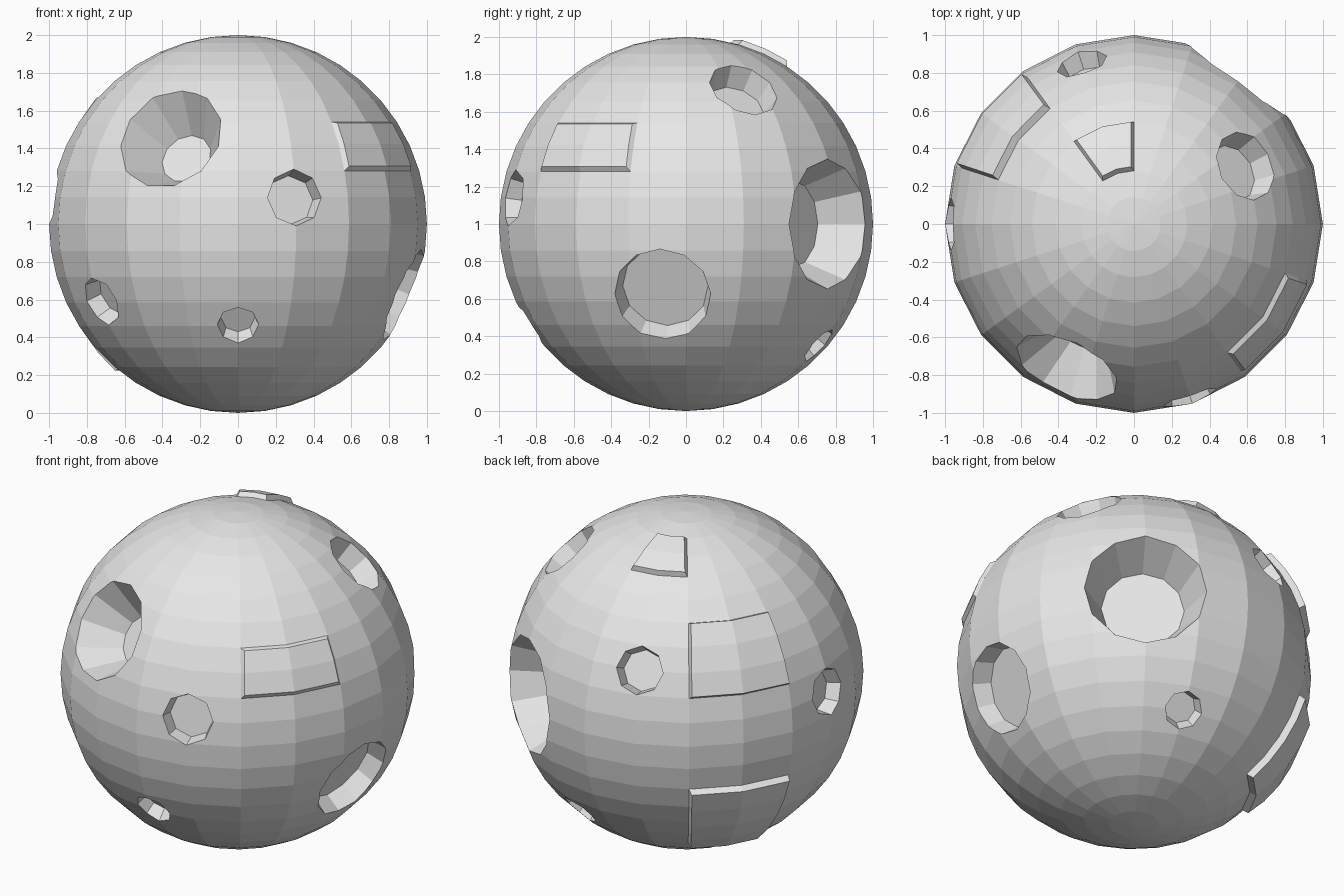
import bpy, bmesh, math
from mathutils import Vector, Matrix

old = bpy.data.objects.get("Cube")
if old:
    bpy.data.objects.remove(old, do_unlink=True)

SEGMENTS, RINGS = 20, 22
U, V = 360 / SEGMENTS, 180 / RINGS      # grid steps in degrees
CENTRE = Vector((0, 0, 1))

grey = bpy.data.materials.new("stone_grey")
grey.use_nodes = True
colour = (0.8, 0.8, 0.8, 1)
grey.diffuse_color = colour
grey.node_tree.nodes["Principled BSDF"].inputs["Base Color"].default_value = colour


def direction(u, v):
    """Unit vector for a grid column u and a grid row v from the equator."""
    a, b = math.radians(u * U), math.radians(v * V)
    return Vector((math.cos(a) * math.cos(b), math.sin(a) * math.cos(b), math.sin(b)))


def make_object(name, bm):
    mesh = bpy.data.meshes.new(name)
    bm.to_mesh(mesh)
    bm.free()
    mesh.materials.append(grey)
    ob = bpy.data.objects.new(name, mesh)
    ob.location = CENTRE
    bpy.context.collection.objects.link(ob)
    return ob


# Round body
bm = bmesh.new()
bmesh.ops.create_uvsphere(bm, u_segments=SEGMENTS, v_segments=RINGS, radius=1)
bmesh.ops.recalc_face_normals(bm, faces=bm.faces)

# Raised panels: first column, last column, bottom row, top row, inset, height
panels = [
    (-3, -1, 2, 4, 0.018, 0.022),
    (7, 9, 2, 5, 0.01, 0.04),
    (7, 9, -6, -2, 0.01, 0.04),
    (5, 7, 7, 9, 0.014, 0.03),
]
for u0, u1, v0, v1, inset, height in panels:
    patch = []
    for f in bm.faces:
        c = f.calc_center_median()
        u = math.degrees(math.atan2(c.y, c.x)) / U
        v = math.degrees(math.asin(c.z / c.length)) / V
        if u0 < u < u1 and v0 < v < v1 and c.length < 1:
            patch.append(f)
    bmesh.ops.inset_region(bm, faces=patch, thickness=inset, depth=height,
                           use_even_offset=True)
body = make_object("cratered_sphere", bm)

# Craters: direction, rim radius, floor radius, depth, sides
craters = [
    (Vector((-0.375, -0.8, 0.475)), 0.29, 0.14, 0.22, 11),
    (direction(3, 0), 0.345, 0.235, 0.23, 12),
    (Vector((0.91, -0.13, -0.39)), 0.26, 0.23, 0.11, 12),
    (Vector((0.575, 0.30, 0.70)), 0.19, 0.155, 0.12, 10),
    (direction(-4, 1), 0.15, 0.13, 0.09, 8),
    (direction(-8, -3), 0.135, 0.115, 0.09, 8),
    (direction(-5, -4), 0.11, 0.09, 0.07, 8),
    (direction(4, -5), 0.11, 0.09, 0.07, 8),
    (direction(6, 3), 0.138, 0.118, 0.09, 8),
    (direction(10, 1), 0.14, 0.12, 0.09, 8),
]
bm = bmesh.new()
for axis, rim, floor, depth, sides in craters:
    n = axis.normalized()
    rim_level = math.sqrt(1 - rim * rim) - 0.008
    low, high = rim_level - depth, 1.12
    mouth = floor + (rim - floor) * (high - low) / depth
    place = (Matrix.Translation(n * (low + high) / 2)
             @ n.to_track_quat('Z', 'Y').to_matrix().to_4x4())
    bmesh.ops.create_cone(bm, cap_ends=True, segments=sides, radius1=floor,
                          radius2=mouth, depth=high - low, matrix=place)
bmesh.ops.recalc_face_normals(bm, faces=bm.faces)
cutter = make_object("crater_cutter", bm)
cutter.hide_render = True

# Cut the craters out of the body
cut = body.modifiers.new("craters", 'BOOLEAN')
cut.operation = 'DIFFERENCE'
cut.solver = 'EXACT'
cut.object = cutter
bpy.context.view_layer.objects.active = body
bpy.ops.object.modifier_apply(modifier=cut.name)
bpy.data.objects.remove(cutter, do_unlink=True)
